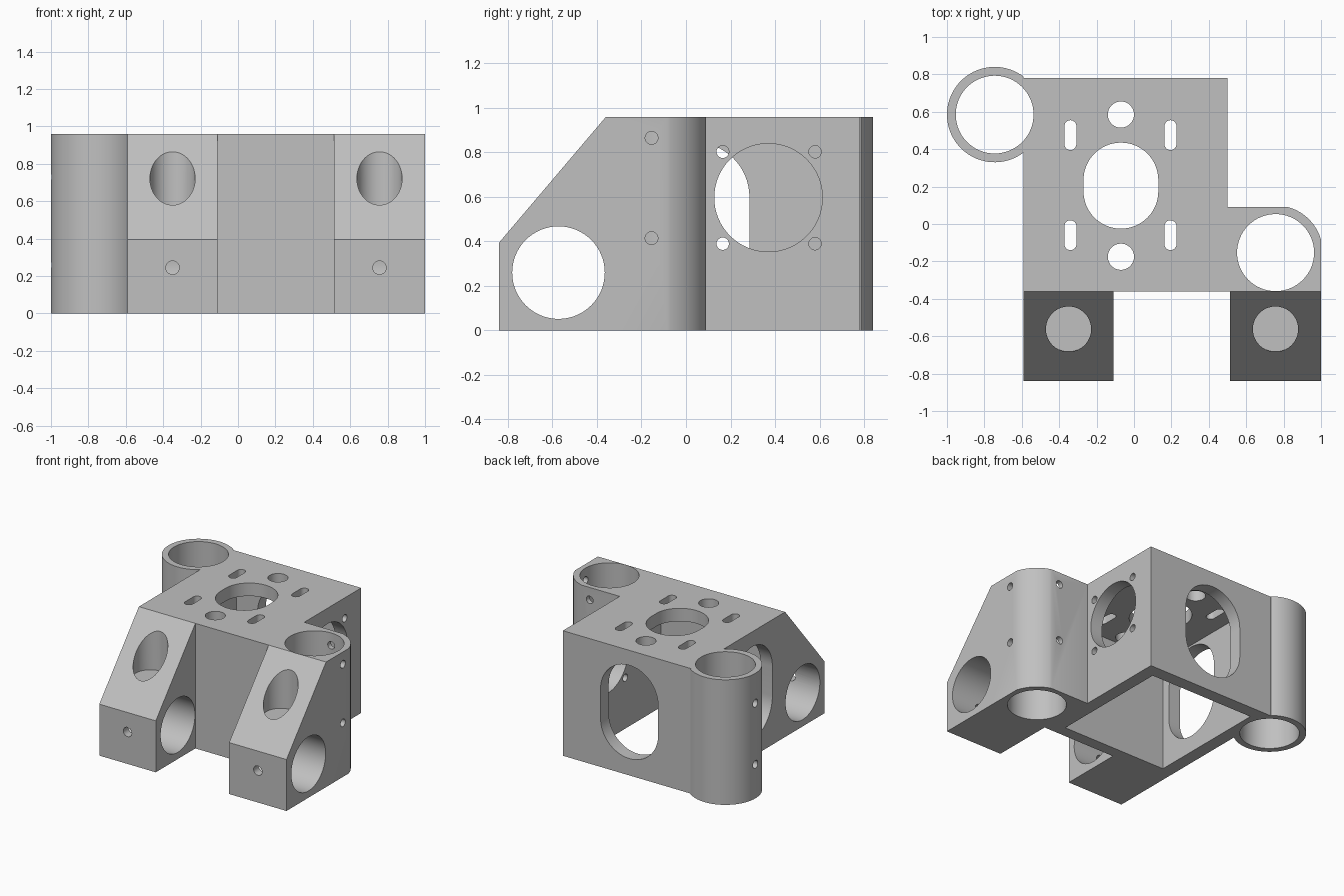
import bpy, bmesh
from math import sin, cos, pi, radians

if "Cube" in bpy.data.objects:
    bpy.data.objects.remove(bpy.data.objects["Cube"])

# One plain grey for the whole bracket
grey = bpy.data.materials.new("matte_grey")
grey.use_nodes = True
grey.diffuse_color = (0.53, 0.53, 0.53, 1)
grey.node_tree.nodes["Principled BSDF"].inputs["Base Color"].default_value = (0.53, 0.53, 0.53, 1)

TOP = 0.96


def arc(u, v, r, start, end, n=32):
    """Points on an arc, angles in degrees."""
    angles = [radians(start + (end - start) * i / n) for i in range(n + 1)]
    return [(u + r * cos(a), v + r * sin(a)) for a in angles]


def slot(u, v, r, half=0.0, n=32):
    """Circle, or upright stadium when half is above zero."""
    if half == 0:
        return arc(u, v, r, 0, 360, 2 * n)[:-1]
    return arc(u, v + half, r, 0, 180, n) + arc(u, v - half, r, 180, 360, n)


def rect(u0, u1, v0, v1):
    return [(u0, v0), (u1, v0), (u1, v1), (u0, v1)]


def prism(name, outline, lo, hi, axis="z"):
    """Extrude an outline between lo and hi along an axis."""
    place = {"x": lambda u, v, w: (w, u, v),
             "y": lambda u, v, w: (u, w, v),
             "z": lambda u, v, w: (u, v, w)}[axis]
    bm = bmesh.new()
    rings = [[bm.verts.new(place(u, v, w)) for u, v in outline] for w in (lo, hi)]
    for ring in rings:
        bm.faces.new(ring)
    count = len(outline)
    for i in range(count):
        j = (i + 1) % count
        bm.faces.new((rings[0][i], rings[0][j], rings[1][j], rings[1][i]))
    bmesh.ops.recalc_face_normals(bm, faces=bm.faces)
    mesh = bpy.data.meshes.new(name)
    bm.to_mesh(mesh)
    bm.free()
    mesh.materials.append(grey)
    obj = bpy.data.objects.new(name, mesh)
    bpy.context.scene.collection.objects.link(obj)
    return obj


def cut(part, outline, lo, hi, axis="z"):
    """Bore an extruded outline out of a part."""
    cutter = prism("cutter", outline, lo, hi, axis)
    cutter.hide_render = True
    mod = part.modifiers.new("bore", "BOOLEAN")
    mod.operation = "DIFFERENCE"
    mod.solver = "EXACT"
    mod.object = cutter
    bpy.context.view_layer.objects.active = part
    bpy.ops.object.modifier_apply(modifier=mod.name)
    bpy.data.objects.remove(cutter)


# Hollow box, open underneath
housing = prism("housing", rect(-0.59, 0.5, -0.36, 0.78), 0, TOP)
cut(housing, rect(-0.49, 0.4, -0.27, 0.68), -0.1, 0.86)

# Top plate openings
cut(housing, slot(-0.07, 0.205, 0.2, 0.03), 0.8, 1.1)
for y in (-0.175, 0.585):
    cut(housing, slot(-0.07, y, 0.07), 0.8, 1.1)
for x in (-0.34, 0.195):
    for y in (-0.06, 0.475):
        cut(housing, slot(x, y, 0.032, 0.048, 12), 0.8, 1.1)

# Side and back wall windows
cut(housing, slot(-0.065, 0.487, 0.245, 0.113), 0.6, 0.9, "y")
cut(housing, slot(0.04, 0.487, 0.245, 0.113), -0.7, -0.45, "x")
cut(housing, slot(0.37, 0.597, 0.243), 0.35, 0.6, "x")
for y in (0.165, 0.58):
    for z in (0.39, 0.803):
        cut(housing, slot(y, z, 0.028, n=10), 0.35, 0.6, "x")

# Rear rod sleeve, set into the housing corner
rear_sleeve = prism("rear_sleeve", arc(-0.745, 0.585, 0.255, 52.5, 307.5, 56), 0, TOP)
for part in (rear_sleeve, housing):
    cut(part, slot(-0.745, 0.585, 0.208), -0.1, 1.1)
for z in (0.26, 0.73):
    cut(rear_sleeve, slot(0.585, z, 0.03, n=10), -1.1, -0.9, "x")

# Front rod sleeve block with one rounded corner
corner = arc(0.755, -0.155, 0.255, 16, 74, 16)
front_sleeve = prism("front_sleeve", [(0.5, -0.36), (1, -0.36)] + corner + [(0.5, 0.09)], 0, TOP)
cut(front_sleeve, slot(0.757, -0.153, 0.206), -0.1, 1.1)
for z in (0.415, 0.865):
    cut(front_sleeve, slot(-0.155, z, 0.029, n=10), 0.9, 1.1, "x")
    cut(front_sleeve, slot(0.755, z, 0.029, n=10), 0.0, 0.2, "y")

# Sloped feet with cross bore, blind bore from above and a set screw hole
side = [(-0.84, 0), (-0.36, 0), (-0.36, TOP), (-0.84, 0.395)]
feet = []
for name, x0, x1 in (("right_foot", -0.59, -0.11), ("left_foot", 0.513, 1.0)):
    foot = prism(name, side, x0, x1, "x")
    mid = (x0 + x1) / 2
    cut(foot, slot(-0.573, 0.26, 0.208), x0 - 0.1, x1 + 0.1, "x")
    cut(foot, slot(mid, -0.562, 0.121), 0.56, 1.1)
    cut(foot, slot(mid, 0.245, 0.036, n=10), -0.9, -0.7, "y")
    feet.append(foot)

# Smooth bores, crisp edges
bpy.ops.object.select_all(action="DESELECT")
for part in [housing, rear_sleeve, front_sleeve] + feet:
    part.select_set(True)
bpy.context.view_layer.objects.active = housing
bpy.ops.object.shade_smooth_by_angle(angle=radians(30))
